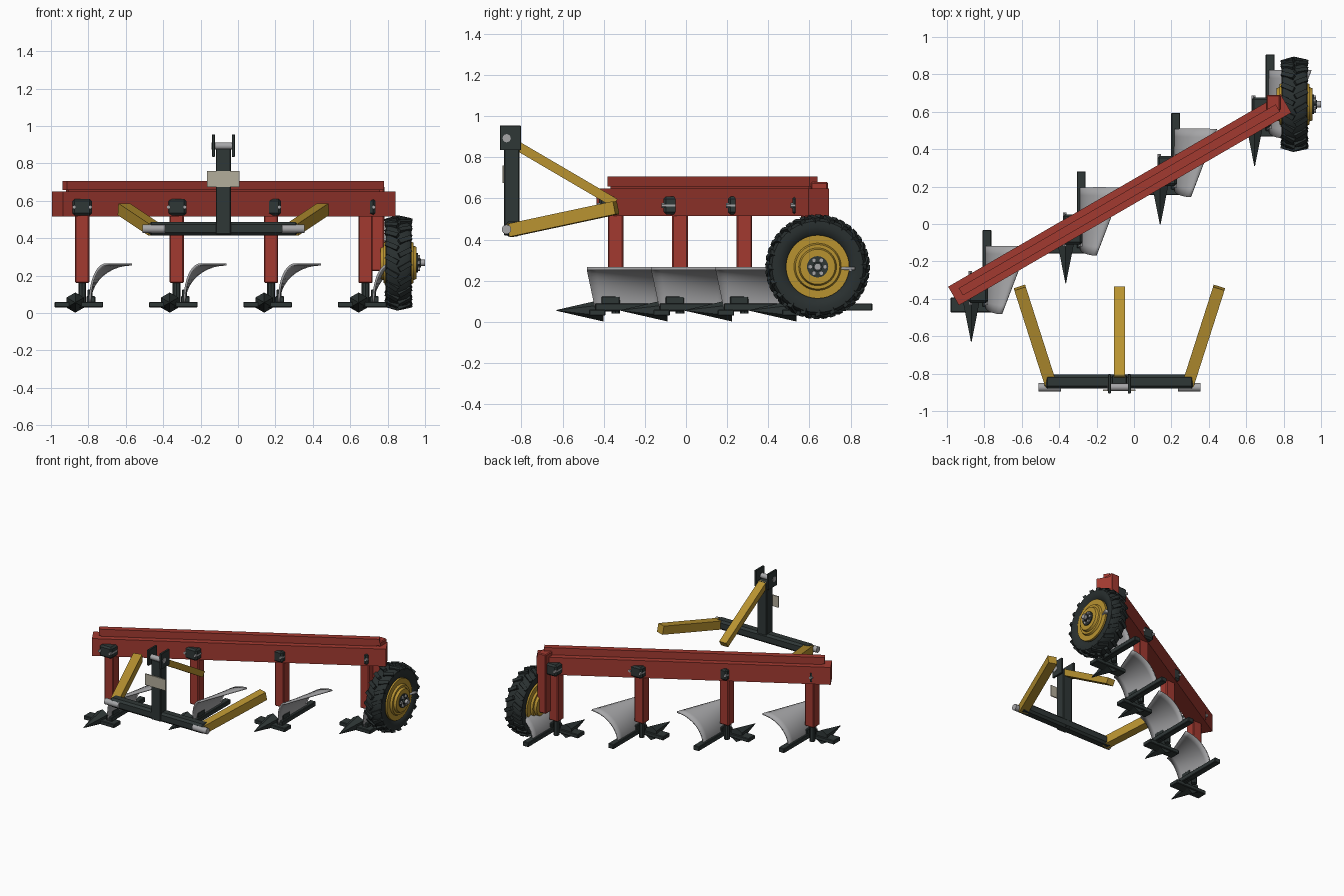
import bpy, bmesh, math
from mathutils import Vector, Matrix

cube = bpy.data.objects.get("Cube")
if cube:
    bpy.data.objects.remove(cube, do_unlink=True)


def material(name, rgb):
    m = bpy.data.materials.new(name)
    m.use_nodes = True
    m.diffuse_color = (*rgb, 1)
    m.node_tree.nodes["Principled BSDF"].inputs["Base Color"].default_value = (*rgb, 1)
    return m


RED = material("red paint", (0.36, 0.042, 0.03))
YELLOW = material("yellow paint", (0.48, 0.29, 0.03))
DARK = material("dark iron", (0.028, 0.038, 0.037))
RUBBER = material("tyre rubber", (0.022, 0.029, 0.029))
STEEL = material("bare steel", (0.38, 0.38, 0.39))
BEIGE = material("beige plate", (0.45, 0.42, 0.33))


def finish(name, bm, mat, smooth=False):
    bmesh.ops.recalc_face_normals(bm, faces=bm.faces[:])
    me = bpy.data.meshes.new(name)
    bm.to_mesh(me)
    bm.free()
    ob = bpy.data.objects.new(name, me)
    bpy.context.collection.objects.link(ob)
    me.materials.append(mat)
    if smooth:
        bpy.ops.object.select_all(action='DESELECT')
        ob.select_set(True)
        bpy.context.view_layer.objects.active = ob
        bpy.ops.object.shade_smooth_by_angle(angle=math.radians(35))
    return ob


def box(name, lo, hi, mat, bevel=0.004):
    lo, hi = Vector(lo), Vector(hi)
    bm = bmesh.new()
    bmesh.ops.create_cube(bm, size=1)
    bmesh.ops.scale(bm, vec=hi - lo, verts=bm.verts)
    bmesh.ops.translate(bm, vec=(lo + hi) / 2, verts=bm.verts)
    if bevel:
        bmesh.ops.bevel(bm, geom=bm.edges[:], offset=bevel, segments=1, affect='EDGES')
    return finish(name, bm, mat)


def bar(name, a, b, width, height, mat):
    """Rectangular bar between two points, kept upright."""
    a, b = Vector(a), Vector(b)
    along = (b - a).normalized()
    side = along.cross(Vector((0, 0, 1))).normalized()
    up = side.cross(along)
    rot = Matrix((along, side, up)).transposed().to_4x4()
    bm = bmesh.new()
    bmesh.ops.create_cube(bm, size=1)
    bmesh.ops.scale(bm, vec=((b - a).length, width, height), verts=bm.verts)
    bmesh.ops.transform(bm, matrix=Matrix.Translation((a + b) / 2) @ rot, verts=bm.verts)
    return finish(name, bm, mat)


def rod(name, a, b, r1, mat, r2=None, sides=16):
    a, b = Vector(a), Vector(b)
    bm = bmesh.new()
    bmesh.ops.create_cone(bm, cap_ends=True, segments=sides, radius1=r1,
                          radius2=r1 if r2 is None else r2, depth=(b - a).length)
    rot = (b - a).to_track_quat('Z', 'Y').to_matrix().to_4x4()
    bmesh.ops.transform(bm, matrix=Matrix.Translation((a + b) / 2) @ rot, verts=bm.verts)
    return finish(name, bm, mat, sides > 8)


def lathe_x(name, profile, centre, mat, sides=40):
    """Closed (x, radius) profile spun round the x axis."""
    bm = bmesh.new()
    rings = []
    for i in range(sides):
        t = math.tau * i / sides
        rings.append([bm.verts.new(centre + Vector((x, r * math.cos(t), r * math.sin(t))))
                      for x, r in profile])
    n = len(profile)
    for i in range(sides):
        p, q = rings[i], rings[(i + 1) % sides]
        for j in range(n):
            bm.faces.new((p[j], p[(j + 1) % n], q[(j + 1) % n], q[j]))
    return finish(name, bm, mat, True)


# Diagonal main beam with the narrower rail above it
start, end = Vector((-0.965, -0.385, 0.582)), Vector((0.812, 0.645, 0.582))
run = (end - start).normalized()
bar("main_beam", start, end, 0.115, 0.133, RED)
lift = Vector((0, 0, 0.1))
bar("top_rail", start + run * 0.045 + lift, end - run * 0.05 + lift, 0.045, 0.048, RED)
bar("rail_seat", start + run * 0.06 + lift * 0.72, end - run * 0.07 + lift * 0.72, 0.03, 0.02, RED)


def mouldboard(name, o):
    """Curved sheet, upright at the bottom and rolled outward at the top."""
    bm = bmesh.new()
    rows = []
    nu, nv = 8, 10
    for i in range(nu + 1):
        u = i / nu
        row = []
        for j in range(nv + 1):
            v = j / nv
            t = v * math.pi / 2
            reach = 0.085 + 0.14 * u
            y = -0.10 - 0.04 * math.sin(t) * (1 - u) + 0.325 * u
            x = 0.042 + reach * (1 - math.cos(t))
            z = 0.06 + 0.2 * math.sin(t)
            row.append(bm.verts.new((o.x + x, o.y + y, z)))
        rows.append(row)
    for i in range(nu):
        for j in range(nv):
            bm.faces.new((rows[i][j], rows[i + 1][j], rows[i + 1][j + 1], rows[i][j + 1]))
    ob = finish(name, bm, STEEL, True)
    mod = ob.modifiers.new("thickness", 'SOLIDIFY')
    mod.thickness = 0.012
    mod.offset = 0


# Four identical plough bottoms stepped along the beam
for k in range(4):
    o = Vector((-0.833 + 0.505 * k, -0.342 + 0.313 * k, 0))
    x, y = o.x, o.y
    n = f"_{k + 1}"
    box("leg" + n, (x - 0.038, y - 0.038, 0.16), (x + 0.038, y + 0.038, 0.54), RED, 0.006)
    rod("leg_pin" + n, (x, y, 0.04), (x, y, 0.17), 0.021, DARK, sides=8)
    box("clamp" + n, (x - 0.052, y - 0.08, 0.522), (x + 0.052, y + 0.08, 0.61), DARK, 0.012)
    for s in (-1, 1):
        rod(f"clamp_bolt{n}_{s}", (x + s * 0.043, y - 0.09, 0.566),
            (x + s * 0.043, y + 0.09, 0.566), 0.011, STEEL, sides=6)
    box("share_bar" + n, (x - 0.148, y - 0.13, 0.03), (x + 0.112, y - 0.05, 0.06), DARK)
    rod("share_point" + n, (x - 0.037, y - 0.06, 0.056), (x - 0.037, y - 0.288, 0.056),
        0.054, DARK, r2=0.002, sides=6)
    box("landside" + n, (x + 0.022, y - 0.1, 0.055), (x + 0.07, y + 0.31, 0.09), DARK)
    box("frog" + n, (x + 0.028, y - 0.07, 0.05), (x + 0.056, y + 0.02, 0.125), DARK)
    mouldboard("mouldboard" + n, o)

# Depth wheel on its post
hub = Vector((0.858, 0.64, 0.268))
box("wheel_post", (0.708, 0.607, 0.225), (0.782, 0.69, 0.68), RED, 0.006)
half = [(0.045, 0.150), (0.060, 0.165), (0.070, 0.195), (0.066, 0.222), (0.045, 0.236)]
lathe_x("tyre", half + [(-a, r) for a, r in reversed(half)], hub, RUBBER)

# Slanted tread lugs in two staggered rows
bm = bmesh.new()
count = 20
for i in range(count):
    for s in (-1, 1):
        part = bmesh.ops.create_cube(bm, size=1)["verts"]
        mat = (Matrix.Translation(hub)
               @ Matrix.Rotation(math.tau * (i + 0.25 * s) / count, 4, 'X')
               @ Matrix.Translation((s * 0.034, 0, 0.232))
               @ Matrix.Rotation(s * 0.25, 4, 'Y')
               @ Matrix.Rotation(s * 0.5, 4, 'Z')
               @ Matrix.Diagonal((0.074, 0.026, 0.028, 1)))
        bmesh.ops.transform(bm, matrix=mat, verts=part)
finish("tread_lugs", bm, RUBBER)

# Stepped yellow wheel disc and hub
disc = [(0.0, 0.02), (0.097, 0.02), (0.097, 0.085), (0.080, 0.092), (0.080, 0.108),
        (0.065, 0.115), (0.065, 0.154)]
lathe_x("wheel_rim", disc + [(-a, r) for a, r in reversed(disc)], hub, YELLOW)
rod("wheel_axle", (0.72, hub.y, hub.z), (1.0, hub.y, hub.z), 0.017, STEEL, sides=12)
rod("hub_cap", (0.95, hub.y, hub.z), (0.962, hub.y, hub.z), 0.052, DARK, sides=20)
rod("hub_nut", (0.95, hub.y, hub.z), (0.978, hub.y, hub.z), 0.024, DARK, sides=8)
for i in range(6):
    t = math.tau * i / 6
    p = hub + Vector((0, 0.036 * math.cos(t), 0.036 * math.sin(t)))
    rod(f"wheel_bolt_{i + 1}", (0.955, p.y, p.z), (0.972, p.y, p.z), 0.012, STEEL, sides=6)
rod("rim_valve", (0.9, hub.y + 0.16, hub.z - 0.015), (0.936, hub.y + 0.16, hub.z - 0.015),
    0.009, STEEL, sides=6)

# Hitch frame: cross bar, mast, twin head plates and pins
cx = -0.078
box("hitch_bar", (cx - 0.40, -0.88, 0.415), (cx + 0.40, -0.805, 0.487), DARK, 0.015)
box("hitch_mast", (cx - 0.04, -0.885, 0.42), (cx + 0.04, -0.81, 0.88), DARK)
for s in (-1, 1):
    px = cx + s * 0.053
    box(f"head_plate_{s}", (px - 0.008, -0.905, 0.835), (px + 0.008, -0.803, 0.955), DARK, 0.002)
    ex = cx + s * 0.373
    rod(f"lower_pin_{s}", (ex - 0.06, -0.873, 0.45), (ex + 0.06, -0.873, 0.45), 0.023, STEEL)
    bar(f"side_strut_{s}", (cx + s * 0.368, -0.855, 0.445), (cx + s * 0.533, -0.34, 0.555),
        0.064, 0.064, YELLOW)
rod("head_pin", (cx - 0.063, -0.872, 0.893), (cx + 0.063, -0.872, 0.893), 0.02, STEEL)
bar("centre_strut", (cx, -0.83, 0.862), (cx, -0.345, 0.578), 0.06, 0.045, YELLOW)
box("mast_plate", (cx - 0.087, -0.893, 0.675), (cx + 0.087, -0.885, 0.76), BEIGE, 0)
